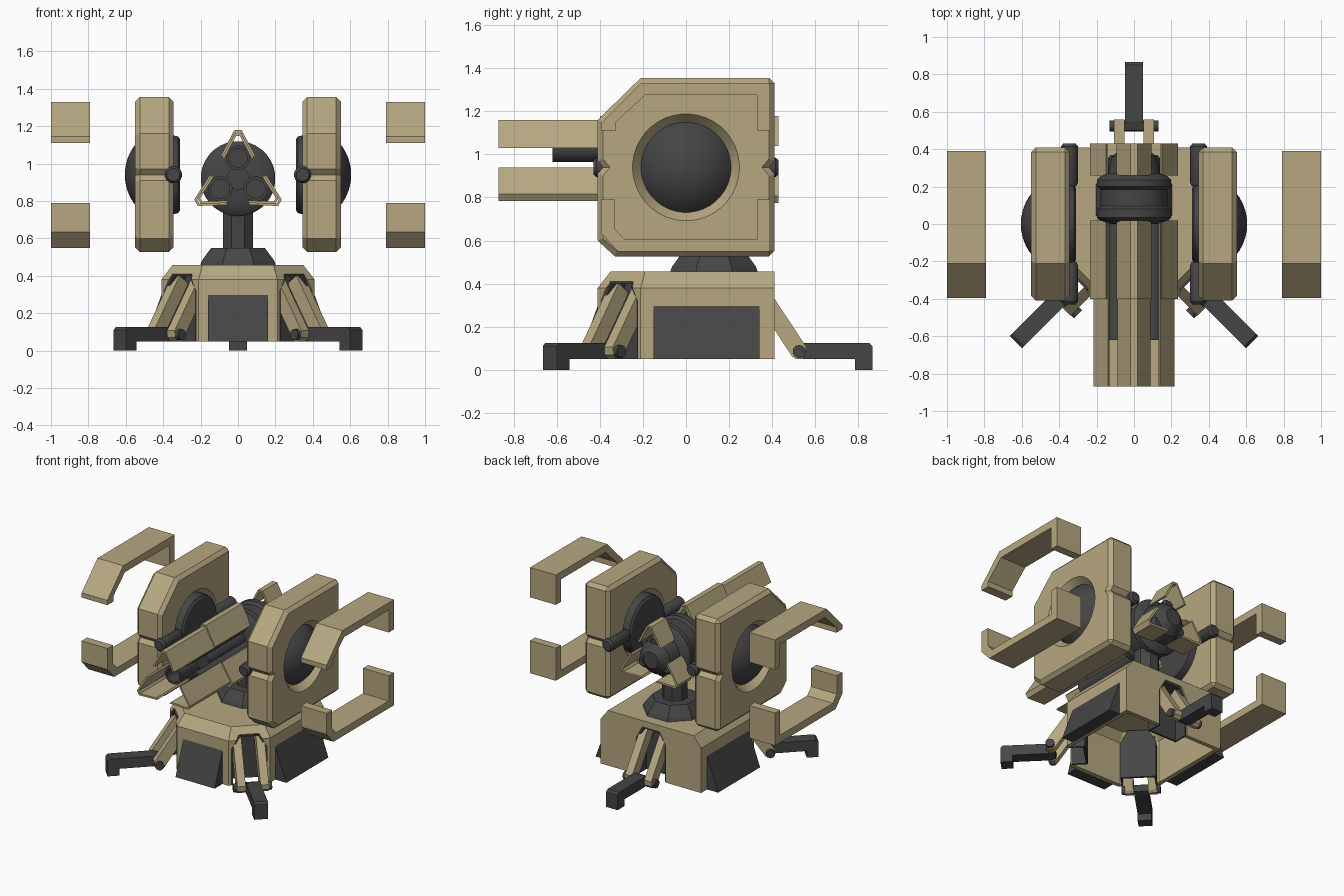
import bpy, bmesh
from math import sin, cos, pi, radians, asin
from mathutils import Matrix

if "Cube" in bpy.data.objects:
    bpy.data.objects.remove(bpy.data.objects["Cube"])


def material(name, colour):
    m = bpy.data.materials.new(name)
    m.diffuse_color = colour
    m.use_nodes = True
    m.node_tree.nodes["Principled BSDF"].inputs["Base Color"].default_value = m.diffuse_color
    return m


TAN = material("tan_paint", (0.47, 0.39, 0.22, 1))
DARK = material("dark_metal", (0.06, 0.06, 0.06, 1))


def put(axis, u, v, t):
    return {"x": (t, u, v), "y": (u, t, v), "z": (u, v, t)}[axis]


def activate(ob):
    bpy.ops.object.select_all(action="DESELECT")
    ob.select_set(True)
    bpy.context.view_layer.objects.active = ob


def loft(name, rings, mat, matrix=None):
    """Capped skin through rings of 3D points."""
    bm = bmesh.new()
    vs = [[bm.verts.new(p) for p in ring] for ring in rings]
    n = len(vs[0])
    for a, b in zip(vs, vs[1:]):
        for i in range(n):
            j = (i + 1) % n
            bm.faces.new((a[i], a[j], b[j], b[i]))
    bm.faces.new(vs[0])
    bm.faces.new(vs[-1])
    if matrix:
        bm.transform(matrix)
    bmesh.ops.recalc_face_normals(bm, faces=bm.faces)
    me = bpy.data.meshes.new(name)
    bm.to_mesh(me)
    bm.free()
    me.materials.append(mat)
    ob = bpy.data.objects.new(name, me)
    bpy.context.collection.objects.link(ob)
    return ob


def prism(name, pts, a, b, axis, mat, matrix=None):
    return loft(name, [[put(axis, u, v, t) for u, v in pts] for t in (a, b)], mat, matrix)


def lathe(name, profile, axis, cu, cv, mat, n=32, matrix=None):
    """Profile of (radius, position along axis) turned about (cu, cv)."""
    ang = [2 * pi * (i + 0.5) / n for i in range(n)]
    rings = [[put(axis, cu + r * cos(a), cv + r * sin(a), t) for a in ang] for r, t in profile]
    ob = loft(name, rings, mat, matrix)
    if n > 8:
        activate(ob)
        bpy.ops.object.shade_smooth_by_angle(angle=radians(30))
    return ob


def cut(ob, cutter):
    m = ob.modifiers.new("cut", "BOOLEAN")
    m.operation, m.object, m.solver = "DIFFERENCE", cutter, "EXACT"
    activate(ob)
    bpy.ops.object.modifier_apply(modifier=m.name)
    bpy.data.objects.remove(cutter)


# hollow base with two cut front corners and a sloped rim
def plan(w, c, back, z):
    return [(c, -w, z), (w, -c, z), (w, back, z), (-w, back, z), (-w, -c, z), (-c, -w, z)]


base = loft("base", [plan(.41, .21, .41, .05), plan(.41, .21, .41, .38),
                     plan(.35, .19, .41, .457)], TAN)
cut(base, loft("base_hollow", [plan(.38, .195, .38, 0), plan(.38, .195, .38, .37),
                               plan(.33, .18, .38, .425)], TAN))

# three legs: one at the back, two at the front corners
arch = [(-.12, .05), (-.12, .32), (-.07, .41), (.07, .41), (.12, .32), (.12, .05)]
inner = [(u * .9, v if v < .06 else v - .012) for u, v in arch]
strut = [(.492, .063), (.33 - .033, .38 - .022), (.33 + .033, .38 + .022),
         (.558, .107), (.555, .07), (.535, .05), (.51, .05)]
foot = [(.50, .06), (.50, .11), (.55, .125), (.85, .125), (.865, .11), (.865, 0),
        (.785, 0), (.785, .05), (.55, .05)]
for tag, angle, out in (("back", 0, 0), ("left", 135, .028), ("right", -135, .028)):
    M = Matrix.Rotation(radians(angle), 4, "Z") @ Matrix.Translation((0, out, 0))
    slot = [(u, v if v > .06 else 0) for u, v in arch]
    cut(base, prism("slot", slot, .30, .6, "y", TAN, M))
    prism(tag + "_leg_liner", arch + inner[::-1], .30, .40, "y", DARK, M)
    prism(tag + "_leg_back_plate", arch, .29, .305, "y", DARK, M)
    for s in (-1, 1):
        prism(tag + "_leg_strut", strut, s * .05, s * .107, "x", TAN, M)
    lathe(tag + "_ankle_pin", [(.03, -.13), (.03, .13)], "x", .525, .085, DARK, 16, M)
    prism(tag + "_foot", foot, -.047, .047, "x", DARK, M)

# sloped dark panels on front and sides
prism("front_panel", [(-.405, .31), (-.405, .05), (-.50, .05)], -.16, .16, "x", DARK)
for s in (-1, 1):
    prism("side_panel", [(s * .405, .31), (s * .405, .05), (s * .50, .05)], -.15, .34, "y", DARK)

# pedestal and column
GY, GZ = .13, .92
lathe("pedestal", [(.22, .455), (.21, .48), (.155, .55)], "z", 0, GY, DARK, 8)
lathe("column", [(.088, .54), (.088, .8)], "z", 0, GY, DARK, 8)

# gun drum and core
lathe("gun_drum", [(.12, 0), (.185, .02), (.2, .035), (.2, .08), (.18, .095), (.18, .185),
                   (.2, .2), (.2, .235), (.18, .255), (.14, .27), (.12, .36), (.06, .41)],
      "y", 0, GZ, DARK)
lathe("gun_core", [(.06, -.42), (.06, .05)], "y", 0, GZ, DARK, 16)

# three barrels, each with angled guard plates
vee = [(-.087, .11), (-.018, .24), (.018, .24), (.087, .11),
       (.072, .11), (.010, .228), (-.010, .228), (-.072, .11)]
for k in range(3):
    a = k * 2 * pi / 3
    bx, bz = -.11 * sin(a), GZ + .11 * cos(a)
    lathe("barrel", [(.05, -.48), (.05, -.62), (.066, -.62), (.066, .05)], "y", bx, bz, DARK, 24)
    lathe("rear_knob", [(.045, .2), (.045, .35), (.03, .37)], "y", bx, bz, DARK, 16)
    M = Matrix.Translation((0, 0, GZ)) @ Matrix.Rotation(-a, 4, "Y")
    wide = [(u * 1.08, v * 1.08) for u, v in vee]
    prism("barrel_guard", vee, -.87, .02, "y", TAN, M)
    prism("barrel_guard_sleeve", wide, -.40, .02, "y", TAN, M)
    prism("rear_guard", wide, .26, .43, "y", TAN, M)

# side shields, cores, rods and floating brackets
shield = [(-.41, .60), (-.33, .527), (.41, .527), (.41, .91), (.385, .94), (.41, .97),
          (.41, 1.355), (-.21, 1.355), (-.41, 1.16), (-.41, .97), (-.385, .94), (-.41, .91)]
upper = [(-.395, 1.11), (-.395, 1.145), (-.21, 1.33), (.39, 1.33), (.39, 1.11),
         (.33, 1.11), (.33, 1.275), (-.19, 1.275), (-.325, 1.15), (-.325, 1.11)]
lower = [(-.395, .79), (-.395, .635), (-.315, .55), (.39, .55), (.39, .79),
         (.33, .79), (.33, .605), (-.285, .605), (-.33, .655), (-.33, .79)]
R = .262
a0 = asin(.21 / R)
dome = [(R * sin(a0 * (1 - i / 8)) + .001, .605 - R + R * cos(a0 * (1 - i / 8))) for i in range(9)]
for s, tag in ((-1, "left"), (1, "right")):
    S = Matrix.Scale(s, 4, (1, 0, 0))
    ob = prism(tag + "_shield", shield, .345, .55, "x", TAN, S)
    b = ob.modifiers.new("bevel", "BEVEL")
    b.width, b.segments, b.limit_method, b.angle_limit = .025, 1, "ANGLE", radians(85)
    activate(ob)
    bpy.ops.object.modifier_apply(modifier=b.name)
    cut(ob, lathe("hole", [(.25, .34), (.208, .39), (.208, .50), (.252, .555)],
                  "x", 0, .94, TAN, 40, S))
    lathe(tag + "_shield_core", [(.19, .31), (.205, .32), (.21, .34)] + dome,
          "x", 0, .94, DARK, 40, S)
    for e in (-1, 1):
        lathe(tag + "_shield_rod", [(.035, e * .2), (.046, e * .22), (.046, e * .415),
                                    (.034, e * .43)], "y", .345, .94, DARK, 16, S)
    prism(tag + "_upper_bracket", upper, .79, 1.0, "x", TAN, S)
    prism(tag + "_lower_bracket", lower, .79, 1.0, "x", TAN, S)
